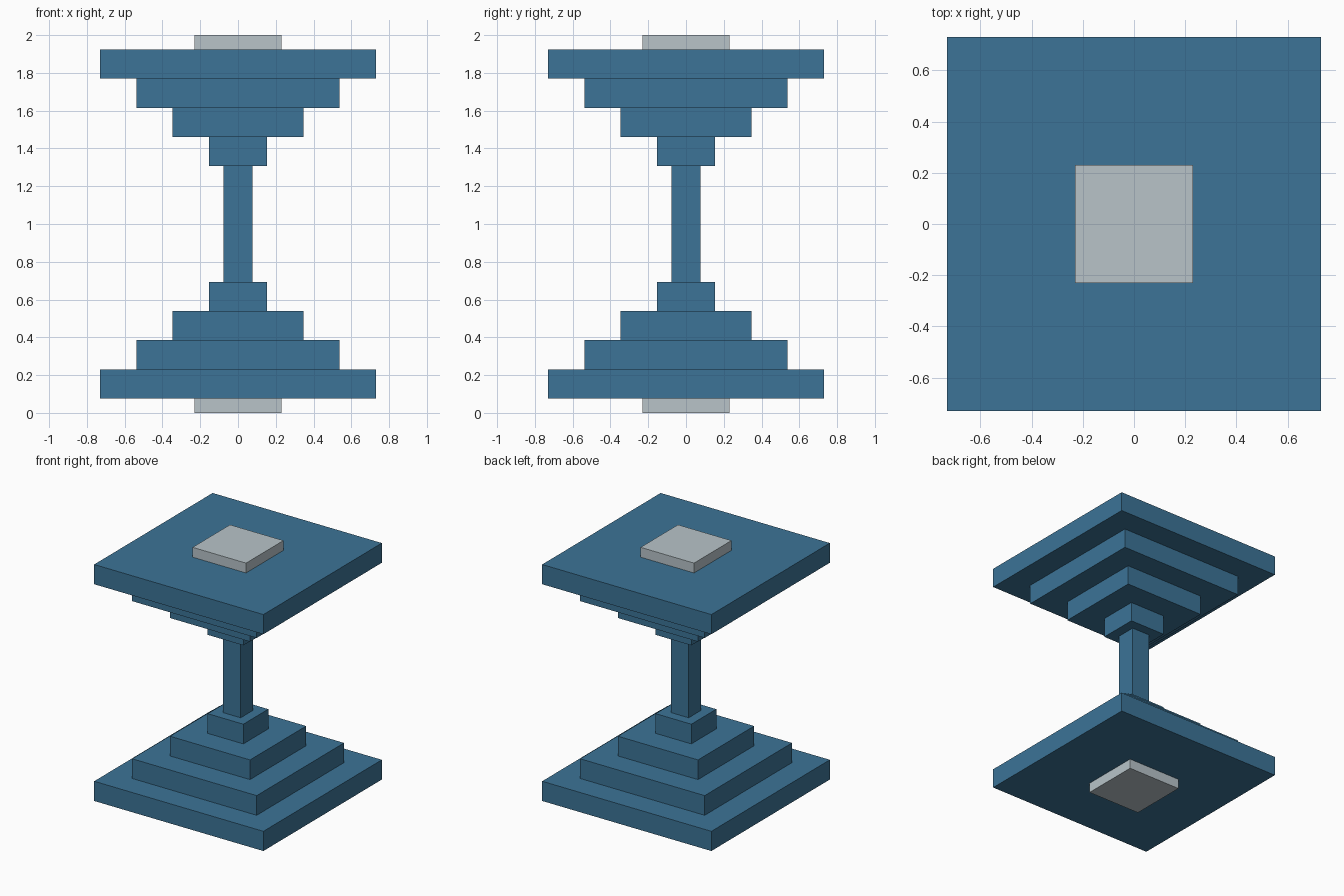
import bpy

if "Cube" in bpy.data.objects:
    bpy.data.objects.remove(bpy.data.objects["Cube"])

U = 1 / 13  # module: every size is a multiple of this


def material(name, rgb):
    m = bpy.data.materials.new(name)
    m.diffuse_color = (*rgb, 1)
    m.use_nodes = True
    m.node_tree.nodes["Principled BSDF"].inputs["Base Color"].default_value = m.diffuse_color
    return m


blue = material("steel blue", (0.045, 0.174, 0.309))
grey = material("pale grey", (0.479, 0.552, 0.584))


def slab(name, half, z0, z1, mat):
    """Square block, sizes given in modules."""
    bpy.ops.mesh.primitive_cube_add(size=1, location=(0, 0, (z0 + z1) / 2 * U))
    ob = bpy.context.object
    ob.name = name
    ob.scale = (2 * half * U, 2 * half * U, (z1 - z0) * U)
    bpy.ops.object.transform_apply(location=False, rotation=False, scale=True)
    ob.data.materials.append(mat)


# Central column
slab("column", 1, 9, 17, blue)

# Pads and stepped tiers, mirrored about mid-height
for side in ("lower", "upper"):
    def place(name, half, z0, z1, mat):
        if side == "upper":
            z0, z1 = 26 - z1, 26 - z0
        slab(f"{side}_{name}", half, z0, z1, mat)

    place("pad", 3, 0, 1, grey)
    for i in range(4):
        place(f"tier_{i + 1}", 9.5 - 2.5 * i, 1 + 2 * i, 3 + 2 * i, blue)
